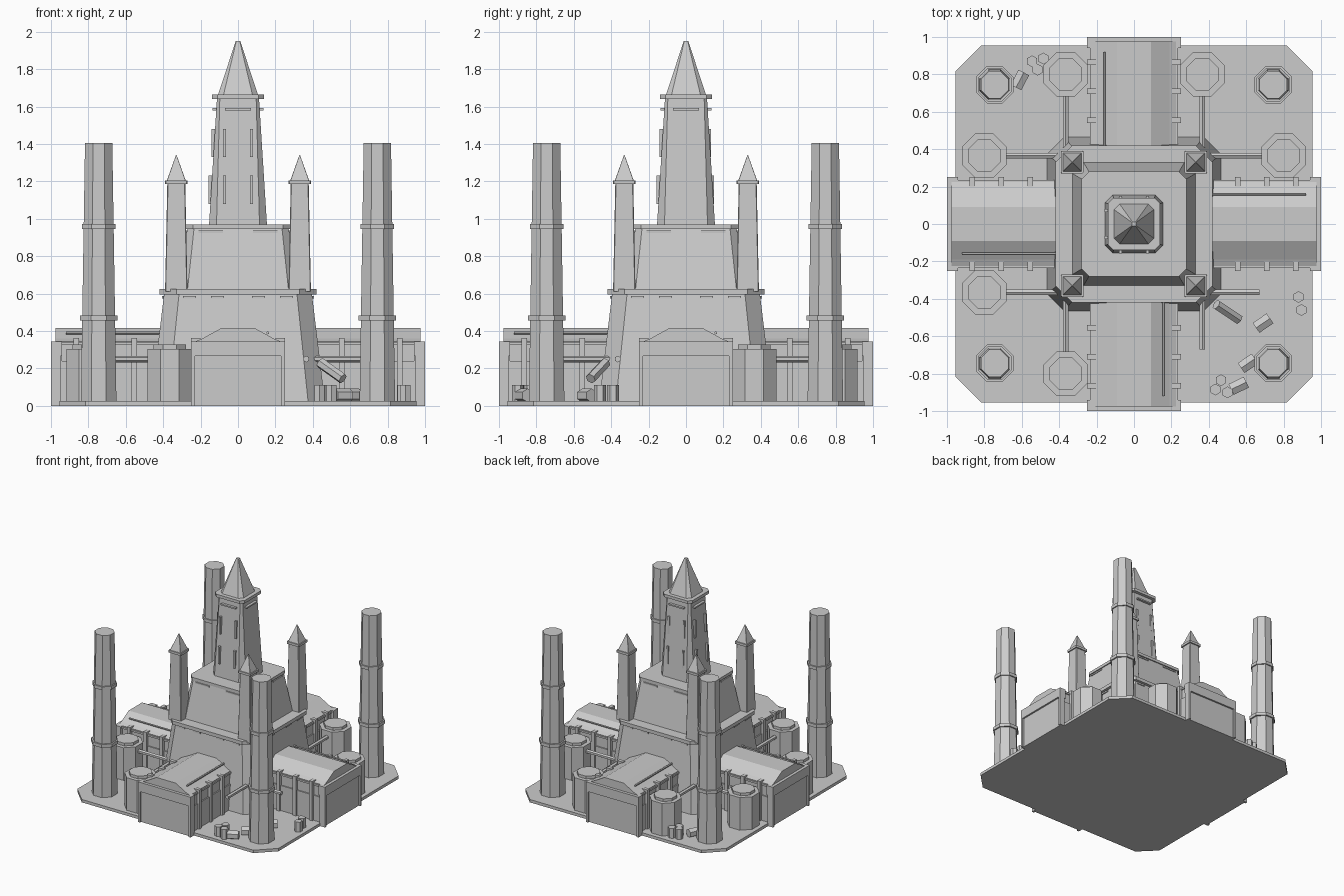
import bpy, bmesh, math
from mathutils import Matrix, Vector

if "Cube" in bpy.data.objects:
    bpy.data.objects.remove(bpy.data.objects["Cube"])

grey = bpy.data.materials.new("stone_grey")
grey.use_nodes = True
COLOUR = (0.6, 0.6, 0.6, 1)
grey.diffuse_color = COLOUR
grey.node_tree.nodes["Principled BSDF"].inputs["Base Color"].default_value = COLOUR


def finish(name, bm, matrix=None):
    if matrix:
        bm.transform(matrix)
    bmesh.ops.recalc_face_normals(bm, faces=bm.faces[:])
    mesh = bpy.data.meshes.new(name)
    bm.to_mesh(mesh)
    bm.free()
    mesh.materials.append(grey)
    obj = bpy.data.objects.new(name, mesh)
    bpy.context.collection.objects.link(obj)
    return obj


def loft(name, rings, matrix=None):
    """Skin closed rings of equal length and cap both ends."""
    bm = bmesh.new()
    loops = [[bm.verts.new(p) for p in ring] for ring in rings]
    n = len(loops[0])
    for a, b in zip(loops, loops[1:]):
        for i in range(n):
            j = (i + 1) % n
            bm.faces.new((a[i], a[j], b[j], b[i]))
    bm.faces.new(loops[0][::-1])
    bm.faces.new(loops[-1])
    return finish(name, bm, matrix)


def cut_square(h, c, z):
    """Square ring of half width h with corners cut back by c."""
    k = h - c
    return [(h, -k, z), (h, k, z), (k, h, z), (-k, h, z),
            (-h, k, z), (-h, -k, z), (-k, -h, z), (k, -h, z)]


def block(name, levels, matrix=None):
    return loft(name, [cut_square(*lv) for lv in levels], matrix)


def turned(name, levels, sides, matrix=None):
    """Many-sided column with flats facing the axes; levels are (radius, z)."""
    rings = []
    for r, z in levels:
        r /= math.cos(math.pi / sides)
        rings.append([(r * math.cos((i + .5) * math.tau / sides),
                       r * math.sin((i + .5) * math.tau / sides), z) for i in range(sides)])
    return loft(name, rings, matrix)


def box(name, lo, hi, matrix=None):
    (x0, y0, z0), (x1, y1, z1) = lo, hi
    ring = [(x0, y0), (x1, y0), (x1, y1), (x0, y1)]
    return loft(name, [[(x, y, z) for x, y in ring] for z in (z0, z1)], matrix)


def bar(name, a, b, r, sides=6):
    a, b = Vector(a), Vector(b)
    d = b - a
    m = Matrix.Translation(a) @ d.to_track_quat('Z', 'Y').to_matrix().to_4x4()
    return turned(name, [(r, 0), (r, d.length)], sides, m)


def at(x, y, z=0):
    return Matrix.Translation((x, y, z))


def spin(k):
    return Matrix.Rotation(k * math.pi / 2, 4, 'Z')


# Ground plate and the stacked central tower
block("base_plate", [(.955, .14, 0), (.955, .14, .025)])
block("lower_tier", [(.465, .09, .02), (.395, .08, .6)])
block("lower_ledge", [(.42, .09, .595), (.42, .09, .625)])
block("middle_tier", [(.33, .06, .62), (.27, .035, .95)])
block("middle_ledge", [(.28, .04, .945), (.28, .04, .97)])
block("upper_shaft", [(.155, .04, .965), (.112, .015, 1.65)])
block("upper_ledge", [(.14, .03, 1.64), (.14, .03, 1.665)])
block("spire", [(.108, .03, 1.66), (.012, .003, 1.95)])

# Trim plates under each ledge, and slot windows on the shaft
for k in range(4):
    for s in (-1, 1):
        box("lower_trim", (.385, s * .11 - .035, .575), (.406, s * .11 + .035, .588), spin(k))
        box("lower_trim", (.385, s * .26 - .035, .575), (.406, s * .26 + .035, .588), spin(k))
        box("middle_trim", (.26, s * .145 - .065, .925), (.281, s * .145 + .065, .937), spin(k))
    box("upper_trim", (.11, -.07, 1.58), (.137, .07, 1.592), spin(k))
for k in (1, 2, 3):
    for s in (-1, 1):
        for x, z in ((.145, 1.08), (.13, 1.33)):
            out = x + (.013 if k > 1 else .004)
            box("slot_window", (x - .025, s * .073 - .008, z),
                (out, s * .073 + .008, z + .15), spin(k))

# Corner turrets on the lower ledge and tall chimneys on the plate corners
for sx in (-1, 1):
    for sy in (-1, 1):
        m = at(sx * .33, sy * .33)
        block("turret", [(.06, .004, .61), (.048, .004, 1.19)], m)
        block("turret_ledge", [(.059, .004, 1.185), (.059, .004, 1.205)], m)
        block("turret_spire", [(.052, .002, 1.2), (.002, .0005, 1.34)], m)
        m = at(sx * .745, sy * .745)
        turned("chimney", [(.095, .02), (.073, 1.405)], 8, m)
        for r, z in ((.1, .455), (.09, .945)):
            turned("chimney_ring", [(r, z), (r, z + .028)], 8, m)

# Four halls, one on each side
ROOF = [(-.225, 0), (.225, 0), (.225, .345), (.19, .36), (.09, .415),
        (-.09, .415), (-.19, .36), (-.225, .345)]
for k in range(4):
    m = spin(k)
    loft("hall", [[(x, y, z) for y, z in ROOF] for x in (.36, .975)], m)
    box("door_lintel", (.94, -.25, .265), (1, .25, .345), m)
    box("door", (.94, -.235, 0), (.985, .235, .27), m)
    for s in (-1, 1):
        y0, y1 = sorted((s * .23, s * .25))
        box("door_post", (.95, y0, 0), (1, y1, .27), m)
        y0, y1 = sorted((s * .2, s * .25))
        for x in (.555, .71, .865):
            box("hall_rib", (x - .015, y0, 0), (x + .015, y1, .362), m)
        y0, y1 = sorted((s * .22, s * .235))
        box("hall_band", (.42, y0, .325), (.95, y1, .34), m)
        box("hall_plinth", (.42, y0, 0), (.95, y1, .24), m)
    bar("roof_pipe", m @ Vector((.42, .16, .39)), m @ Vector((.92, .16, .39)), .007)

# Storage tanks with feed pipes; the front right pair is lost, leaving broken pipes
for sx in (-1, 1):
    for sy in (-1, 1):
        whole = not (sx > 0 and sy < 0)
        for x, y, near in ((.365, .8, (.365, .37)), (.8, .365, (.37, .365))):
            end = Vector((x, y)) if whole else Vector(near) + (Vector((x, y)) - Vector(near)) * .7
            bar("feed_pipe", (sx * near[0], sy * near[1], .25),
                (sx * end.x, sy * end.y, .25), .015)
            if whole:
                turned("tank", [(.118, .02), (.118, .305)], 8, at(sx * x, sy * y))
                turned("tank_lid", [(.086, .3), (.086, .328)], 8, at(sx * x, sy * y))

# Loose barrels and fallen pipe pieces
for x, y in ((-.545, .87), (-.485, .885), (-.515, .825), (.465, -.835),
             (.435, -.885), (.5, -.9), (.88, -.39), (.895, -.46)):
    turned("barrel", [(.027, .02), (.027, .11)], 6, at(x, y))
bar("hanging_pipe", (.44, -.43, .23), (.56, -.51, .145), .025)
for x, y, a in ((.69, -.53, .6), (.61, -.745, .6), (.56, -.865, .45), (-.61, .77, 1.1)):
    d = Vector((math.cos(a), math.sin(a), 0)) * .045
    p = Vector((x, y, .055))
    bar("fallen_pipe", p - d, p + d, .032)
